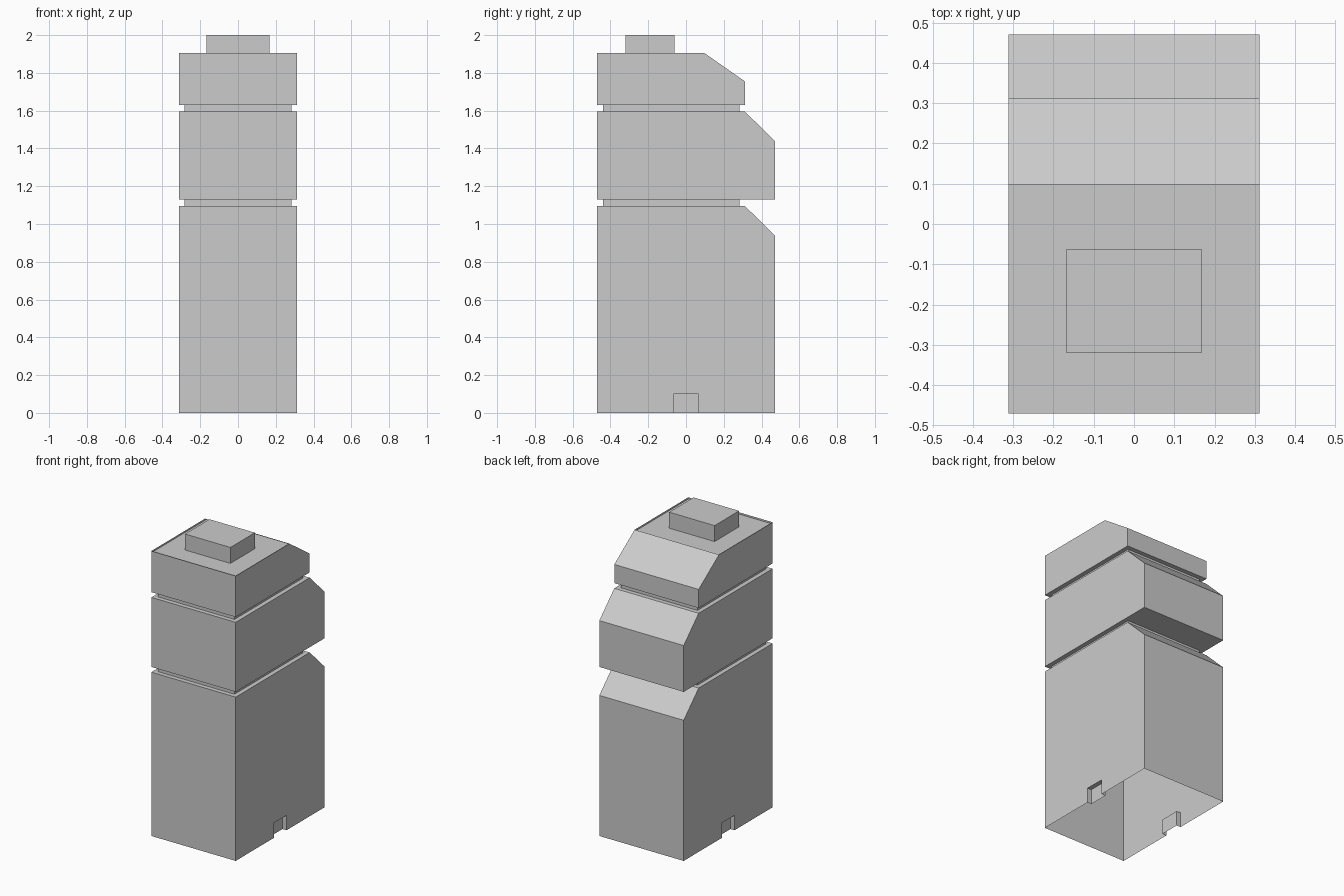
import bpy, bmesh

if "Cube" in bpy.data.objects:
    bpy.data.objects.remove(bpy.data.objects["Cube"])


def finish(bm, name):
    mesh = bpy.data.meshes.new(name)
    bm.to_mesh(mesh)
    bm.free()
    obj = bpy.data.objects.new(name, mesh)
    bpy.context.collection.objects.link(obj)
    return obj


HX, HY = 0.312, 0.47      # half width, half depth
STEP, GROOVE = 0.312, 0.03  # back edge after each slope, groove inset


def ring(bm, z, back, inset=0.0):
    x, f, b = HX - inset, -HY + inset, back - inset
    return [bm.verts.new(p) for p in ((-x, f, z), (x, f, z), (x, b, z), (-x, b, z))]


# Tower shell: open at the bottom, stacked blocks divided by grooves
levels = [
    (0, HY), (0.94, HY), (1.095, STEP),
    (1.095, STEP, GROOVE), (1.13, STEP, GROOVE),
    (1.13, HY), (1.44, HY), (1.595, STEP),
    (1.595, STEP, GROOVE), (1.63, STEP, GROOVE),
    (1.63, STEP), (1.755, STEP), (1.905, 0.097),
]
bm = bmesh.new()
rings = [ring(bm, *lv) for lv in levels]
for a, b in zip(rings, rings[1:]):
    for i in range(4):
        j = (i + 1) % 4
        bm.faces.new((a[i], a[j], b[j], b[i]))
bm.normal_update()

# Small recess at the foot of each side wall
NY, NZ = 0.067, 0.1
for co, no in (((0, 0, NZ), (0, 0, 1)), ((0, -NY, 0), (0, 1, 0)), ((0, NY, 0), (0, 1, 0))):
    low = [f for f in bm.faces
           if abs(f.normal.x) > 0.9 and f.calc_center_median().z < 0.9]
    geom = set(low)
    for f in low:
        geom.update(f.edges)
        geom.update(f.verts)
    bmesh.ops.bisect_plane(bm, geom=list(geom), plane_co=co, plane_no=no)
bm.normal_update()
for s in (-1, 1):
    face = next(f for f in bm.faces if f.normal.x * s > 0.9
                and f.calc_center_median().z < NZ
                and abs(f.calc_center_median().y) < NY * 0.5)
    new = bmesh.ops.extrude_face_region(bm, geom=[face])["geom"]
    bmesh.ops.translate(bm, vec=(-s * GROOVE, 0, 0),
                        verts=[v for v in new if isinstance(v, bmesh.types.BMVert)])
    if face.is_valid:
        bmesh.ops.delete(bm, geom=[face], context="FACES")
floor = [f for f in bm.faces if all(v.co.z < 1e-5 for v in f.verts)]
bmesh.ops.delete(bm, geom=floor, context="FACES")

# Merge coplanar wall faces
bm.normal_update()
walls = [e for e in bm.edges if len(e.link_faces) == 2
         and all(abs(f.normal.z) < 0.9 for f in e.link_faces)]
bmesh.ops.dissolve_limit(bm, angle_limit=0.01, edges=walls, verts=[])
finish(bm, "tower_shell")

# Roof plate, set slightly below the wall tops
ROOF = 1.893
bm = bmesh.new()
bm.faces.new(ring(bm, ROOF, 0.114))
finish(bm, "roof_plate")

# Roof box
bpy.ops.mesh.primitive_cube_add(size=1, location=(0, -0.191, (ROOF + 2) / 2))
box = bpy.context.object
box.name = "roof_box"
box.scale = (0.336, 0.258, 2 - ROOF)
